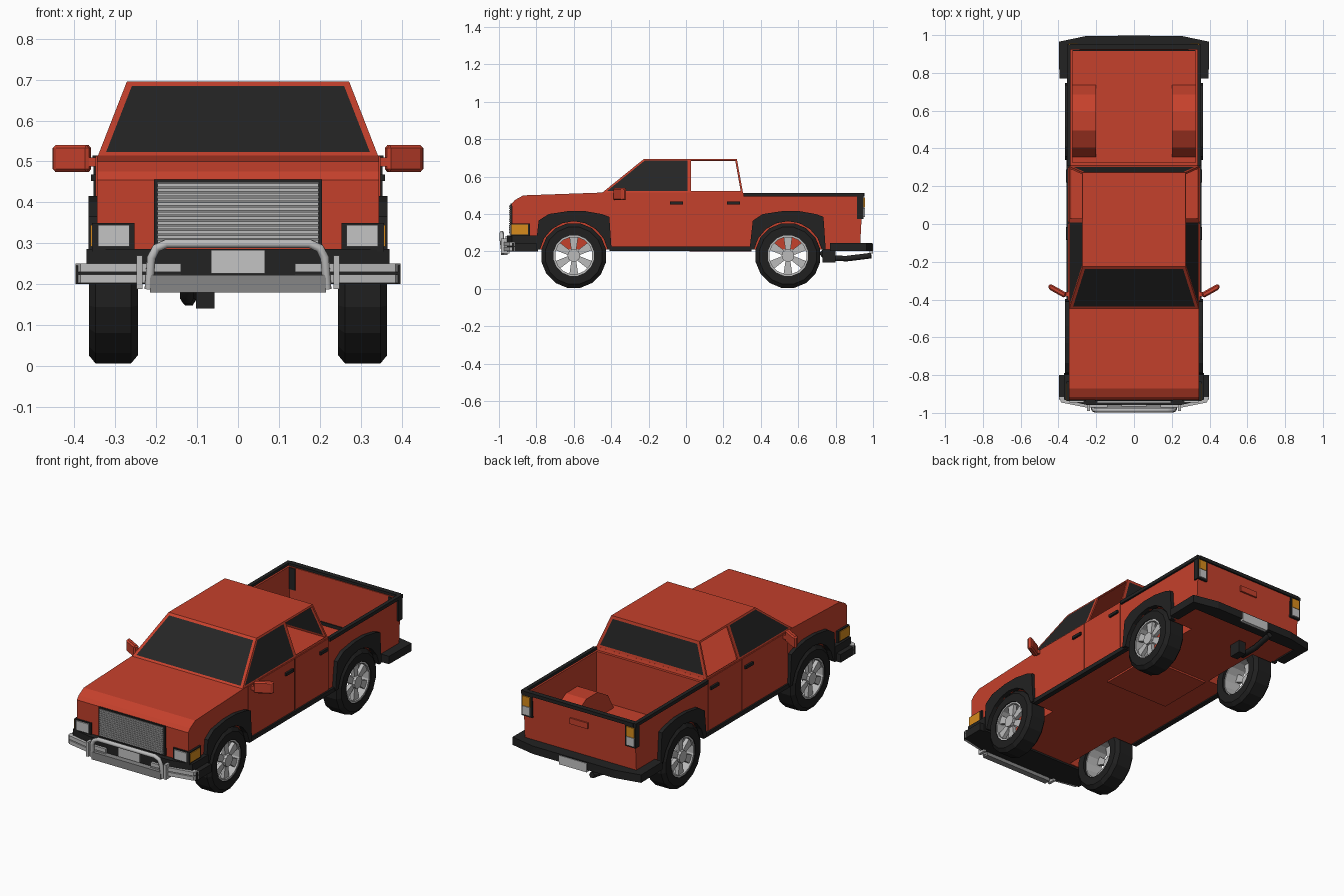
import bpy, bmesh, math
from mathutils import Vector

if "Cube" in bpy.data.objects:
    bpy.data.objects.remove(bpy.data.objects["Cube"])

def material(name, r, g, b):
    m = bpy.data.materials.new(name)
    m.diffuse_color = (r, g, b, 1)
    m.use_nodes = True
    m.node_tree.nodes["Principled BSDF"].inputs["Base Color"].default_value = m.diffuse_color
    return m

RED = material("red paint", 0.56, 0.052, 0.025)
BLACK = material("black trim", 0.016, 0.016, 0.016)
GLASS = material("dark glass", 0.018, 0.018, 0.018)
TYRE = material("tyre rubber", 0.014, 0.014, 0.014)
CHROME = material("chrome", 0.5, 0.5, 0.5)
STEEL = material("grey steel", 0.24, 0.24, 0.24)
LAMP = material("lamp white", 0.55, 0.55, 0.55)
ORANGE = material("orange lamp", 0.68, 0.26, 0.012)

def finish(name, bm, mat, mirror=False):
    bmesh.ops.recalc_face_normals(bm, faces=bm.faces[:])
    me = bpy.data.meshes.new(name)
    bm.to_mesh(me)
    bm.free()
    me.materials.append(mat)
    ob = bpy.data.objects.new(name, me)
    bpy.context.collection.objects.link(ob)
    if mirror:
        ob.modifiers.new("mirror", 'MIRROR')
    return ob

def prism(name, pts, axis, lo, hi, mat, mirror=False):
    """Extrude a (y,z) outline along x, or an (x,y) outline along z."""
    bm = bmesh.new()
    place = (lambda p, t: (t, p[0], p[1])) if axis == 'x' else (lambda p, t: (p[0], p[1], t))
    a = [bm.verts.new(place(p, lo)) for p in pts]
    b = [bm.verts.new(place(p, hi)) for p in pts]
    bm.faces.new(a)
    bm.faces.new(b)
    for i in range(len(pts)):
        j = (i + 1) % len(pts)
        bm.faces.new((a[i], a[j], b[j], b[i]))
    return finish(name, bm, mat, mirror)

def box(name, x0, x1, y0, y1, z0, z1, mat, mirror=False):
    return prism(name, [(x0, y0), (x1, y0), (x1, y1), (x0, y1)], 'z', z0, z1, mat, mirror)

def circle(cy, cz, r, n, a0=0.0):
    return [(cy + r * math.cos(a0 + 2 * math.pi * i / n), cz + r * math.sin(a0 + 2 * math.pi * i / n)) for i in range(n)]

def apply_mods(ob):
    bpy.context.view_layer.objects.active = ob
    for m in list(ob.modifiers):
        bpy.ops.object.modifier_apply(modifier=m.name)

def cut(ob, cutter):
    m = ob.modifiers.new("cut", 'BOOLEAN')
    m.operation, m.solver, m.object = 'DIFFERENCE', 'EXACT', cutter
    apply_mods(ob)

def tube(name, pts, r, mat, mirror=False):
    cu = bpy.data.curves.new(name, 'CURVE')
    cu.dimensions, cu.bevel_depth, cu.bevel_resolution, cu.use_fill_caps = '3D', r, 1, True
    sp = cu.splines.new('POLY')
    sp.points.add(len(pts) - 1)
    for p, co in zip(sp.points, pts):
        p.co = (*co, 1)
    cu.materials.append(mat)
    ob = bpy.data.objects.new(name, cu)
    bpy.context.collection.objects.link(ob)
    if mirror:
        ob.modifiers.new("mirror", 'MIRROR')
    return ob

AXLES = {"front": -0.60, "rear": 0.545}
WZ, WR = 0.178, 0.176

# Lower body with bed cavity and wheel wells
body = prism("lower_body", [(-0.925, 0.21), (-0.932, 0.455), (-0.915, 0.475), (-0.87, 0.5), (-0.45, 0.515),
             (0.305, 0.515), (0.31, 0.5), (0.945, 0.5), (0.93, 0.21)], 'x', -0.345, 0.345, RED)
bed = box("bed_cutter", -0.325, 0.325, 0.325, 0.92, 0.228, 0.6, RED)
humps = prism("bed_wheel_hump", circle(AXLES["rear"], WZ, 0.198, 12, math.pi / 12), 'x', 0.2, 0.33, RED, True)
apply_mods(humps)
under = box("floor_cutter", -0.5, 0.5, 0, 1, -0.2, 0.22, RED)
cut(body, bed)
cut(humps, under)
cutters = [bed, under]
for end, cy in AXLES.items():
    well = prism(end + "_well_cutter", circle(cy, WZ, 0.186, 16, math.pi / 16), 'x', 0.212, 0.5, RED, True)
    apply_mods(well)
    cut(body, well)
    if end == "rear":
        cut(humps, well)
    cutters.append(well)
for c in cutters:
    bpy.data.objects.remove(c, do_unlink=True)
box("floor_panel", -0.2, 0.2, 0.02, 0.35, 0.2, 0.212, RED)

# Cab shell: framed walls, glass front, front doors and back, open rear side windows
bm = bmesh.new()
lo, hi = 0.513, 0.695
V = {}
for s in (-1, 1):
    for k, (yb, yt) in enumerate([(-0.45, -0.225), (0.018, 0.018), (0.305, 0.272)]):
        V[s, k, 0] = bm.verts.new((s * 0.343, yb, lo))
        V[s, k, 1] = bm.verts.new((s * 0.272, yt, hi))
panes = []
for k in (0, 2):
    panes.append((bm.faces.new((V[-1, k, 0], V[1, k, 0], V[1, k, 1], V[-1, k, 1])), 0.016, True))
for s in (-1, 1):
    for k in (0, 1):
        panes.append((bm.faces.new((V[s, k, 0], V[s, k + 1, 0], V[s, k + 1, 1], V[s, k, 1])), 0.01, k == 0))
for k in (0, 1):
    bm.faces.new((V[-1, k, 1], V[1, k, 1], V[1, k + 1, 1], V[-1, k + 1, 1]))
bmesh.ops.recalc_face_normals(bm, faces=bm.faces[:])
gone = []
for f, t, glazed in panes:
    bmesh.ops.inset_individual(bm, faces=[f], thickness=t, use_even_offset=True)
    f.material_index = 1
    if not glazed:
        gone.append(f)
bmesh.ops.delete(bm, geom=gone, context='FACES')
cab = finish("cab_shell", bm, RED)
cab.data.materials.append(GLASS)
sol = cab.modifiers.new("thickness", 'SOLIDIFY')
sol.thickness, sol.offset = 0.008, -1

# Doors, handles, sills, bed rails
box("front_door", 0.34, 0.349, -0.405, 0.003, 0.225, 0.513, RED, True)
box("rear_door", 0.34, 0.349, 0.01, 0.3, 0.225, 0.513, RED, True)
for y in (-0.085, 0.22):
    box("door_handle", 0.345, 0.36, y, y + 0.068, 0.452, 0.468, BLACK, True)
box("sill", 0.33, 0.358, -0.41, 0.35, 0.203, 0.226, BLACK, True)
box("bed_rail", 0.335, 0.356, 0.308, 0.95, 0.495, 0.514, BLACK, True)
box("tailgate_rail", -0.34, 0.34, 0.925, 0.954, 0.495, 0.514, BLACK)
box("tailgate_handle", -0.055, 0.055, 0.935, 0.95, 0.405, 0.438, RED)

for end, cy in AXLES.items():
    # Fender flares
    arc = [(cy + 0.184 * math.cos(math.radians(a)), WZ + 0.184 * math.sin(math.radians(a))) for a in range(10, 171, 20)]
    outer = [(cy - 0.205, 0.21), (cy - 0.188, 0.365), (cy - 0.135, 0.4), (cy - 0.03, 0.416),
             (cy + 0.06, 0.416), (cy + 0.15, 0.4), (cy + 0.19, 0.385), (cy + 0.202, 0.21)]
    prism(end + "_fender_flare", outer + arc, 'x', 0.335, 0.366, BLACK, True)
    # Tyres and rims: lathed rings
    for name, prof, n, mat in (
        ("tyre", [(0.245, 0.11), (0.245, 0.155), (0.262, WR), (0.348, WR), (0.365, 0.155), (0.365, 0.11)], 16, TYRE),
        ("rim", [(0.26, 0.112), (0.36, 0.112), (0.36, 0.1), (0.26, 0.104)], 16, CHROME)):
        bm = bmesh.new()
        rings = []
        for i in range(n):
            a = 2 * math.pi * (i + 0.5) / n
            rings.append([bm.verts.new((x, cy + r * math.cos(a), WZ + r * math.sin(a))) for x, r in prof])
        for i in range(n):
            p, q = rings[i], rings[(i + 1) % n]
            for j in range(len(prof)):
                k = (j + 1) % len(prof)
                bm.faces.new((p[j], p[k], q[k], q[j]))
        finish(end + "_" + name, bm, mat, True)
    # Hub and six spokes
    prism(end + "_hub", circle(cy, WZ, 0.034, 10), 'x', 0.32, 0.364, CHROME, True)
    for i in range(6):
        a = math.pi / 6 + i * math.pi / 3
        d, t = Vector((math.cos(a), math.sin(a))), Vector((-math.sin(a), math.cos(a)))
        c = Vector((cy, WZ))
        pts = [c + d * 0.02 - t * 0.012, c + d * 0.105 - t * 0.024, c + d * 0.105 + t * 0.024, c + d * 0.02 + t * 0.012]
        prism(end + "_spoke", [tuple(p) for p in pts], 'x', 0.328, 0.35, CHROME, True)

# Side mirrors
m = prism("side_mirror", [(0.356, -0.365), (0.368, -0.392), (0.452, -0.345), (0.454, -0.322), (0.44, -0.318)],
          'z', 0.474, 0.54, RED, True)
b = m.modifiers.new("bevel", 'BEVEL')
b.width, b.segments = 0.009, 1
box("mirror_stalk", 0.335, 0.375, -0.385, -0.36, 0.488, 0.51, RED, True)

# Grille
box("grille_frame", -0.206, 0.206, -0.938, -0.9, 0.29, 0.456, BLACK)
box("grille_back", -0.197, 0.197, -0.941, -0.92, 0.298, 0.448, STEEL)
for i in range(13):
    z = 0.3 + i * 0.0115
    box("grille_slat", -0.197, 0.197, -0.947, -0.93, z, z + 0.0075, CHROME)

# Headlamps and corner indicators
box("headlamp_housing", 0.253, 0.357, -0.937, -0.835, 0.28, 0.35, BLACK, True)
box("headlamp", 0.265, 0.342, -0.944, -0.93, 0.292, 0.344, LAMP, True)
box("corner_indicator", 0.335, 0.361, -0.934, -0.845, 0.292, 0.344, ORANGE, True)

# Front bumper, chrome strips and bull bar
prism("front_bumper", [(-0.37, -0.79), (-0.37, -0.93), (-0.25, -0.958), (0.25, -0.958), (0.37, -0.93), (0.37, -0.79)],
      'z', 0.2, 0.286, BLACK)
box("bumper_end", 0.36, 0.397, -0.93, -0.80, 0.2, 0.245, BLACK, True)
for z in (0.203, 0.229):
    prism("chrome_strip", [(0.14, -0.955), (0.14, -0.972), (0.25, -0.972), (0.385, -0.945), (0.398, -0.915),
          (0.375, -0.915), (0.25, -0.95)], 'z', z, z + 0.021, CHROME, True)
box("front_plate", -0.066, 0.066, -0.966, -0.95, 0.226, 0.284, LAMP)
tube("bull_bar", [(-0.218, -0.975, 0.188), (-0.212, -0.985, 0.265), (-0.2, -0.985, 0.288), (-0.175, -0.985, 0.299),
     (0.175, -0.985, 0.299), (0.2, -0.985, 0.288), (0.212, -0.985, 0.265), (0.218, -0.975, 0.188)], 0.012, CHROME)
box("bull_bar_skid", -0.215, 0.215, -0.99, -0.955, 0.18, 0.222, STEEL)
box("bull_bar_upright", 0.233, 0.248, -0.99, -0.945, 0.188, 0.27, CHROME, True)

# Rear bumper, plate, exhaust and hitch
prism("rear_bumper", [(0.395, 0.77), (0.398, 0.965), (0.25, 0.996), (-0.25, 0.996), (-0.398, 0.965), (-0.395, 0.77),
      (-0.34, 0.77), (-0.34, 0.915), (0.34, 0.915), (0.34, 0.77)], 'z', 0.202, 0.246, BLACK)
box("rear_plate", -0.085, 0.085, 0.98, 1.0, 0.19, 0.24, LAMP)
tube("exhaust", [(-0.125, 0.72, 0.2), (-0.125, 0.75, 0.165), (-0.12, 0.86, 0.162), (-0.11, 0.99, 0.178)], 0.017, BLACK)
box("hitch", -0.103, -0.058, 0.73, 0.8, 0.14, 0.212, BLACK)

# Tail lamps
box("tail_lamp_housing", 0.288, 0.353, 0.915, 0.95, 0.375, 0.496, BLACK, True)
box("tail_lamp_orange", 0.298, 0.346, 0.94, 0.956, 0.434, 0.488, ORANGE, True)
box("tail_lamp_white", 0.298, 0.346, 0.94, 0.956, 0.384, 0.432, LAMP, True)
